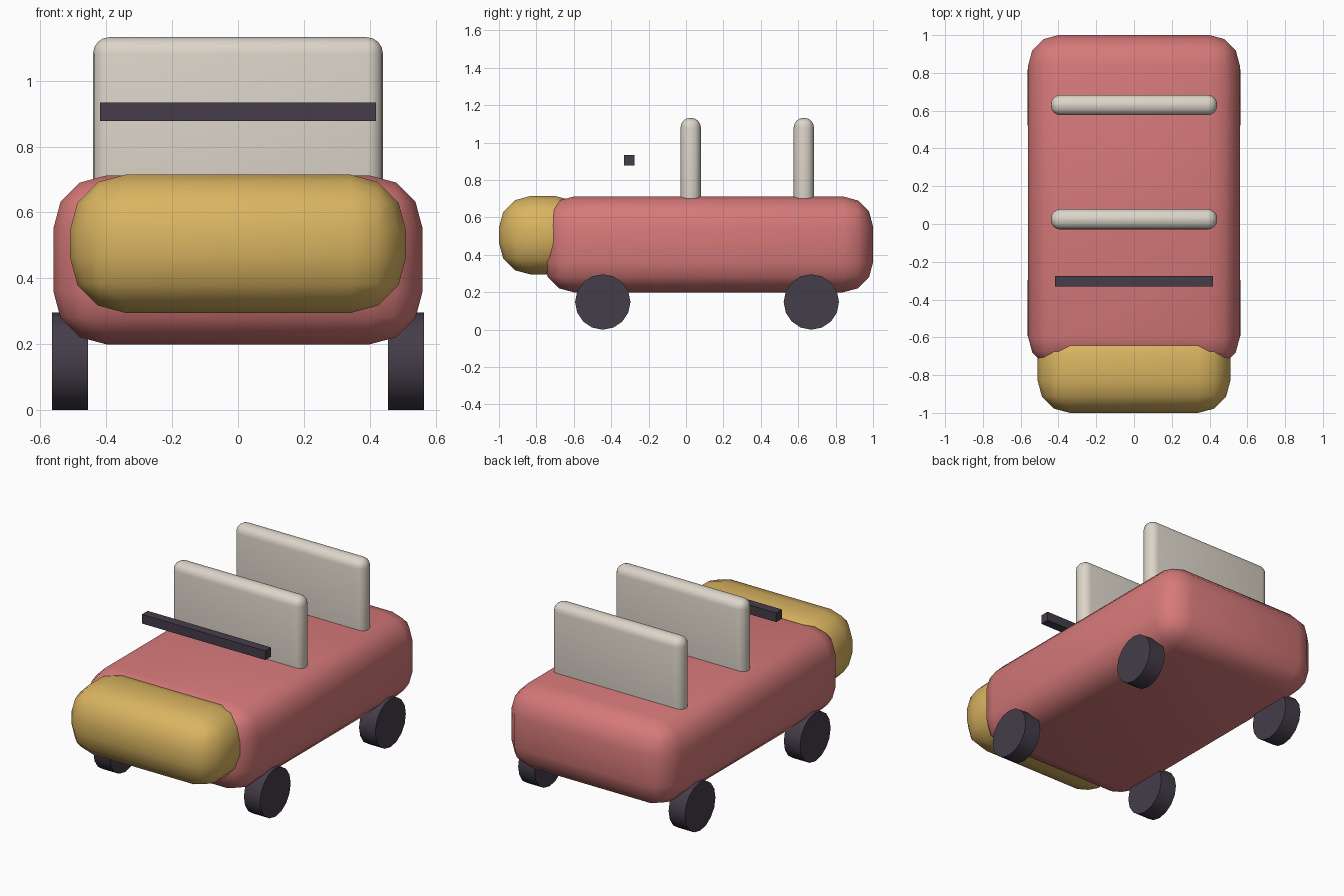
import bpy
from math import radians

old = bpy.data.objects.get("Cube")
if old:
    bpy.data.objects.remove(old, do_unlink=True)


def material(name, rgb):
    mat = bpy.data.materials.new(name)
    mat.use_nodes = True
    mat.diffuse_color = (*rgb, 1)
    mat.node_tree.nodes["Principled BSDF"].inputs["Base Color"].default_value = (*rgb, 1)
    return mat


red = material("soft red", (0.67, 0.19, 0.19))
yellow = material("mustard yellow", (0.70, 0.46, 0.12))
cream = material("warm cream", (0.71, 0.66, 0.58))
dark = material("dark plum grey", (0.059, 0.047, 0.068))


def finish(obj, name, mat):
    obj.name = name
    obj.data.materials.append(mat)
    bpy.ops.object.shade_smooth_by_angle(angle=radians(40))
    return obj


def box(name, mat, low, high, radius=0, segments=3):
    """Box between two corners, with rounded edges if radius is given."""
    bpy.ops.mesh.primitive_cube_add(size=1, location=[(a + b) / 2 for a, b in zip(low, high)])
    obj = bpy.context.object
    obj.scale = [b - a for a, b in zip(low, high)]
    bpy.ops.object.transform_apply(location=False, rotation=False, scale=True)
    if radius:
        bevel = obj.modifiers.new("rounding", "BEVEL")
        bevel.width = radius
        bevel.segments = segments
        bpy.ops.object.modifier_apply(modifier=bevel.name)
    return finish(obj, name, mat)


# Body and rounded nose
box("body", red, (-0.56, -0.76, 0.20), (0.56, 1.0, 0.712), 0.16)
box("nose", yellow, (-0.51, -1.0, 0.295), (0.51, -0.53, 0.715), 0.17)

# Upright seat backs
for name, y in (("front_seat", 0.025), ("rear_seat", 0.63)):
    box(name, cream, (-0.44, y - 0.054, 0.5), (0.44, y + 0.054, 1.132), 0.05, 4)

# Floating handlebar
box("handlebar", dark, (-0.418, -0.332, 0.877), (0.418, -0.276, 0.933))

# Wheels
for end, y in (("front", -0.445), ("rear", 0.67)):
    for side, x in (("left", 0.51), ("right", -0.51)):
        bpy.ops.mesh.primitive_cylinder_add(vertices=16, radius=0.148, depth=0.11,
                                            location=(x, y, 0.148),
                                            rotation=(0, radians(90), 0))
        finish(bpy.context.object, f"{end}_{side}_wheel", dark)
